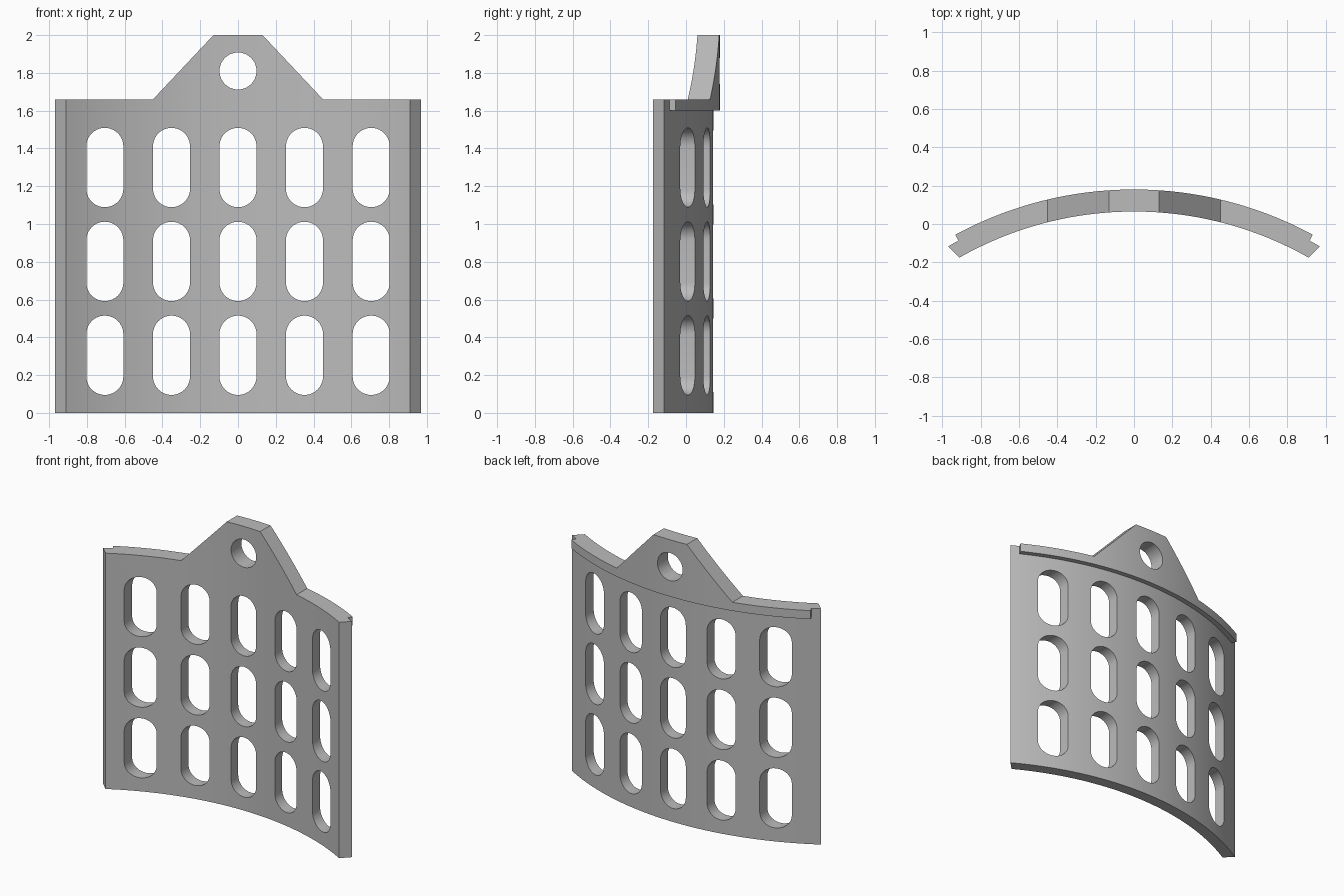
import bpy, bmesh, math

cube = bpy.data.objects.get("Cube")
if cube:
    bpy.data.objects.remove(cube, do_unlink=True)

CENTRE_Y = -1.78               # axis of the curved plate
R_FRONT, R_BACK, R_LIP = 1.845, 1.925, 1.96
SEGMENTS = 64

grey = bpy.data.materials.new("plain_grey")
grey.use_nodes = True
colour = (0.5, 0.5, 0.5, 1)
grey.diffuse_color = colour
grey.node_tree.nodes["Principled BSDF"].inputs["Base Color"].default_value = colour


def prism(bm, points, offset):
    """Extrude a closed polygon by the offset vector."""
    face = bm.faces.new([bm.verts.new(p) for p in points])
    ext = bmesh.ops.extrude_face_region(bm, geom=[face])
    moved = [v for v in ext["geom"] if isinstance(v, bmesh.types.BMVert)]
    bmesh.ops.translate(bm, verts=moved, vec=offset)


def finish(bm, name):
    bmesh.ops.recalc_face_normals(bm, faces=bm.faces)
    mesh = bpy.data.meshes.new(name)
    bm.to_mesh(mesh)
    bm.free()
    mesh.materials.append(grey)
    obj = bpy.data.objects.new(name, mesh)
    bpy.context.collection.objects.link(obj)
    return obj


def arc(radius, half_angle, z):
    angles = [math.radians(half_angle) * (2 * i / SEGMENTS - 1) for i in range(SEGMENTS + 1)]
    return [(radius * math.sin(a), CENTRE_Y + radius * math.cos(a), z) for a in angles]


def curved_slab(name, inner, outer, z0, z1):
    """Slab between two arcs, each given as (radius, half angle)."""
    bm = bmesh.new()
    prism(bm, arc(*inner, z0) + arc(*outer, z0)[::-1], (0, 0, z1 - z0))
    return finish(bm, name)


def rounded_slot(bm, x, z, radius, straight):
    """Front-to-back cutter: a circle stretched upwards by its straight length."""
    points = []
    n = 20
    for end, start in ((1, 0), (-1, math.pi)):
        for i in range(n + (1 if straight else 0)):
            a = start + math.pi * i / n
            points.append((x + radius * math.cos(a), -1,
                           z + end * straight / 2 + radius * math.sin(a)))
    prism(bm, points, (0, 2, 0))


def apply_boolean(obj, other, operation):
    mod = obj.modifiers.new(operation.lower(), 'BOOLEAN')
    mod.operation = operation
    mod.solver = 'EXACT'
    mod.object = other
    bpy.context.view_layer.objects.active = obj
    bpy.ops.object.modifier_apply(modifier=mod.name)
    bpy.data.objects.remove(other, do_unlink=True)


# Curved plate with slanted ends, and the raised lip on its back
plate = curved_slab("curved_slotted_plate", (R_FRONT, 29.55), (R_BACK, 30.22), 0, 2.1)
lip = curved_slab("back_lip", (R_BACK - 0.03, 28.4), (R_LIP, 28.4), 1.6, 2.15)
apply_boolean(plate, lip, 'UNION')

# Cutters: the space above the hanging tab outline, the slots and the hole
bm = bmesh.new()
half = [(0.13, 2.0), (0.45, 1.66), (1.2, 1.66), (1.2, 2.4)]
outline = half + [(-x, z) for x, z in reversed(half)]
prism(bm, [(x, -1, z) for x, z in outline], (0, 2, 0))
for x in (-0.705, -0.352, 0, 0.352, 0.705):
    for z in (0.305, 0.802, 1.299):
        rounded_slot(bm, x, z, 0.098, 0.224)
rounded_slot(bm, 0, 1.81, 0.098, 0)
cutters = finish(bm, "cutters")
cutters.hide_render = True
apply_boolean(plate, cutters, 'DIFFERENCE')

# Smooth curves, sharp edges
bpy.ops.object.select_all(action='DESELECT')
plate.select_set(True)
bpy.context.view_layer.objects.active = plate
bpy.ops.object.shade_smooth_by_angle(angle=math.radians(30))
